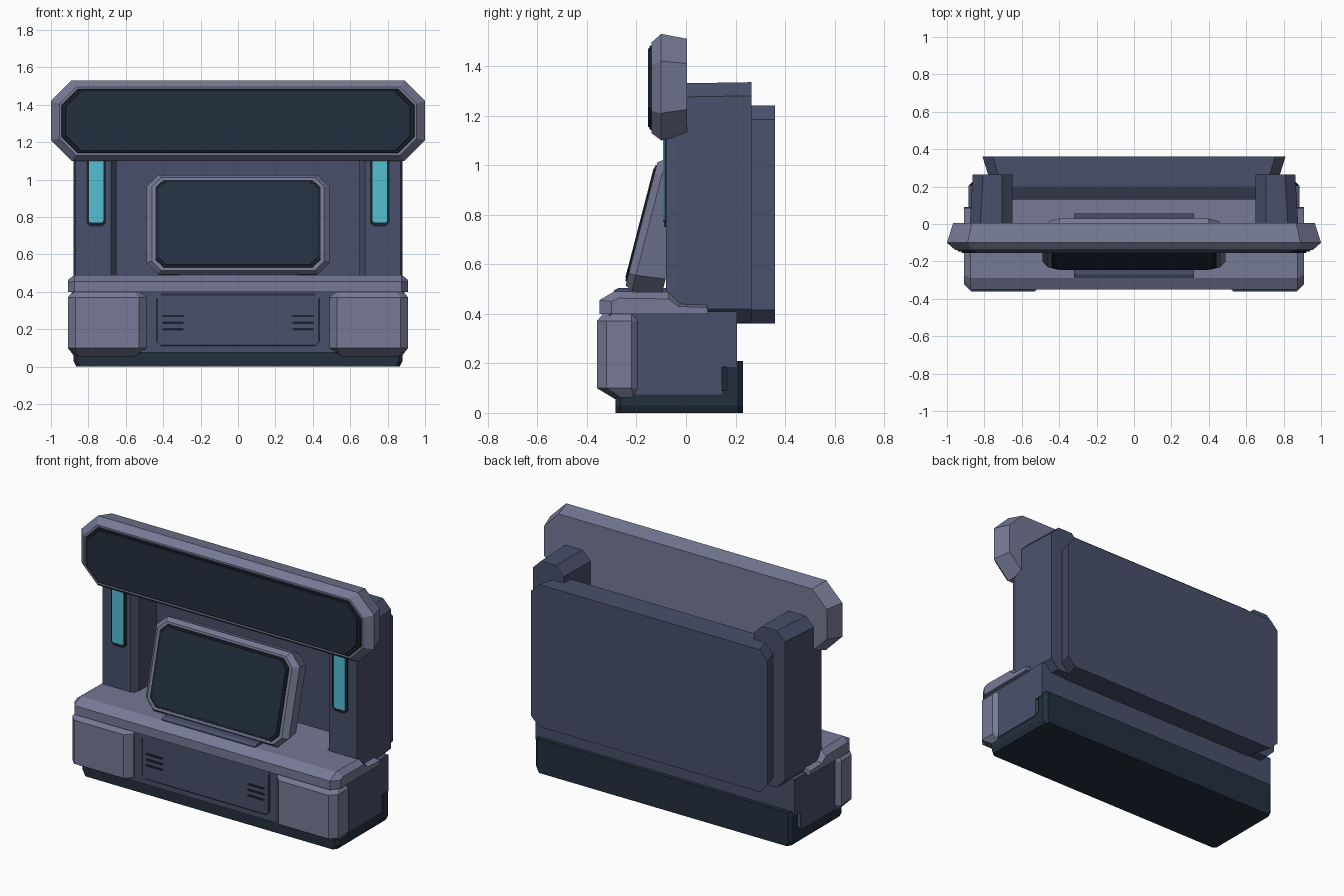
import bpy, bmesh, math
from mathutils import Matrix, Vector

cube = bpy.data.objects.get("Cube")
if cube:
    bpy.data.objects.remove(cube, do_unlink=True)


def material(name, color):
    m = bpy.data.materials.new(name)
    m.use_nodes = True
    m.diffuse_color = (*color, 1)
    for n in m.node_tree.nodes:
        if n.type == "BSDF_PRINCIPLED":
            n.inputs["Base Color"].default_value = (*color, 1)
            n.inputs["Roughness"].default_value = 0.7
    return m


GREY = material("light grey", (0.18, 0.195, 0.30))
SLATE = material("slate blue", (0.066, 0.081, 0.145))
NAVY = material("dark navy", (0.017, 0.029, 0.050))
TRIM = material("black trim", (0.011, 0.016, 0.026))
CYAN = material("cyan light", (0.088, 0.53, 0.65))


def loft(name, rings, mat, matrix=None):
    """Bridge equal-length rings of points and cap both ends."""
    bm = bmesh.new()
    loops = [[bm.verts.new(p) for p in ring] for ring in rings]
    for a, b in zip(loops, loops[1:]):
        for i in range(len(a)):
            j = (i + 1) % len(a)
            bm.faces.new((a[i], a[j], b[j], b[i]))
    bm.faces.new(loops[0])
    bm.faces.new(loops[-1])
    if matrix:
        bm.transform(matrix)
    bmesh.ops.recalc_face_normals(bm, faces=bm.faces)
    me = bpy.data.meshes.new(name)
    bm.to_mesh(me)
    bm.free()
    me.materials.append(mat)
    ob = bpy.data.objects.new(name, me)
    bpy.context.collection.objects.link(ob)
    return ob


def octagon(a0, a1, b0, b1, c):
    """Rectangle with cut corners."""
    return [(a0 + c, b0), (a1 - c, b0), (a1, b0 + c), (a1, b1 - c),
            (a1 - c, b1), (a0 + c, b1), (a0, b1 - c), (a0, b0 + c)]


def front_ring(y, x0, x1, z0, z1, c):
    return [(a, y, b) for a, b in octagon(x0, x1, z0, z1, c)]


def flat_ring(z, x0, x1, y0, y1, c):
    return [(a, b, z) for a, b in octagon(x0, x1, y0, y1, c)]


def mirrored(ring, s):
    return [(x * s, y, z) for x, y, z in ring]


def bar(name, x, profile, mat):
    """Side profile (y, z) extruded across the full width."""
    return loft(name, [[(s * x, y, z) for y, z in profile] for s in (-1, 1)], mat)


# Plinth with a raised rear skirt
loft("plinth", [flat_ring(0, -.865, .865, -.285, .23, .02),
                flat_ring(.03, -.88, .88, -.285, .23, .02),
                flat_ring(.09, -.88, .88, -.285, .23, .02)], NAVY)
loft("rear_skirt", [flat_ring(.05, -.88, .88, .145, .23, .02),
                    flat_ring(.19, -.88, .88, .145, .23, .02),
                    flat_ring(.21, -.87, .87, .16, .23, .015)], NAVY)

# Cabinet body
bar("cabinet", .885, [(-.31, .075), (.145, .075), (.145, .185),
                      (.205, .185), (.205, .41), (-.31, .41)], SLATE)
loft("front_panel", [front_ring(-.30, -.435, .435, .11, .388, .02),
                     front_ring(-.316, -.435, .435, .11, .388, .02),
                     front_ring(-.32, -.43, .43, .115, .383, .02)], SLATE)

# Counter with cut ends, and its flat middle between the pillars
middle = [(-.35, .40), (-.35, .455), (-.29, .49), (-.07, .487),
          (-.02, .44), (.085, .435), (.09, .40)]
end = [(-.30, .40), (-.30, .45), (-.27, .463), (-.07, .46),
       (-.03, .43), (.085, .425), (.09, .40)]
loft("counter", [[(x, y, z) for y, z in p] for x, p in
                 ((-.91, end), (-.875, middle), (.875, middle), (.91, end))], GREY)
bar("counter_rear", .66, [(-.10, .41), (-.10, .486), (.15, .486), (.15, .41)], GREY)

for s, side in ((1, "left"), (-1, "right")):
    # Corner bumpers
    rings = [flat_ring(.055, .53, .875, -.285, -.18, .03),
             flat_ring(.10, .49, .91, -.36, -.18, .04),
             flat_ring(.37, .49, .91, -.36, -.18, .04),
             flat_ring(.40, .515, .885, -.335, -.18, .04)]
    loft(side + "_bumper", [mirrored(r, s) for r in rings], GREY)

    # Pillars
    rings = [front_ring(-.08, .68, .87, .37, 1.31, .05),
             front_ring(-.04, .65, .88, .365, 1.33, .055),
             front_ring(.265, .65, .862, .365, 1.335, .055)]
    loft(side + "_pillar", [mirrored(r, s) for r in rings], SLATE)

    # Light strips and their housings
    rings = [front_ring(y, .706, .81, .75, 1.15, .02) for y in (-.075, -.087)]
    loft(side + "_light_housing", [mirrored(r, s) for r in rings], TRIM)
    rings = [front_ring(y, .72, .797, .77, 1.14, .008) for y in (-.08, -.092)]
    loft(side + "_light_strip", [mirrored(r, s) for r in rings], CYAN)

    # Vent slots
    for i in range(3):
        z = .2 + i * .035
        rings = [front_ring(y, .29, .405, z - .006, z + .006, .004) for y in (-.315, -.324)]
        loft(f"{side}_vent_{i + 1}", [mirrored(r, s) for r in rings], TRIM)

# Rear panel
loft("rear_panel", [front_ring(.13, -.72, .72, .40, 1.20, .055),
                    front_ring(.20, -.76, .76, .36, 1.24, .055),
                    front_ring(.36, -.81, .81, .36, 1.24, .055)], SLATE)

# Overhead sign
loft("sign_frame", [front_ring(-.14, -.955, .955, 1.13, 1.495, .09),
                    front_ring(-.10, -1.0, 1.0, 1.10, 1.53, .11),
                    front_ring(.005, -.967, .967, 1.125, 1.51, .10)], GREY)
loft("sign_border", [front_ring(-.13, -.948, .948, 1.137, 1.488, .088),
                     front_ring(-.148, -.94, .94, 1.145, 1.48, .085)], TRIM)
loft("sign_screen", [front_ring(-.14, -.925, .925, 1.15, 1.475, .08),
                     front_ring(-.154, -.92, .92, 1.155, 1.47, .08)], NAVY)

# Tilted monitor on its foot plate
bar("monitor_foot", .32, [(-.29, .48), (-.29, .495), (-.27, .505),
                          (.055, .505), (.055, .48)], SLATE)
tilt = Matrix.Translation(Vector((0, -.245, .51))) @ Matrix.Rotation(math.radians(-14.5), 4, "X")
loft("monitor_case", [front_ring(0, -.46, .46, .005, .518, .05),
                      front_ring(.03, -.49, .49, -.01, .54, .065),
                      front_ring(.15, -.455, .455, .01, .52, .06)], GREY, tilt)
loft("monitor_border", [front_ring(.01, -.445, .445, .017, .508, .045),
                        front_ring(-.006, -.44, .44, .022, .503, .045)], TRIM, tilt)
loft("monitor_screen", [front_ring(0, -.428, .428, .032, .493, .04),
                        front_ring(-.009, -.425, .425, .035, .49, .04)], NAVY, tilt)
